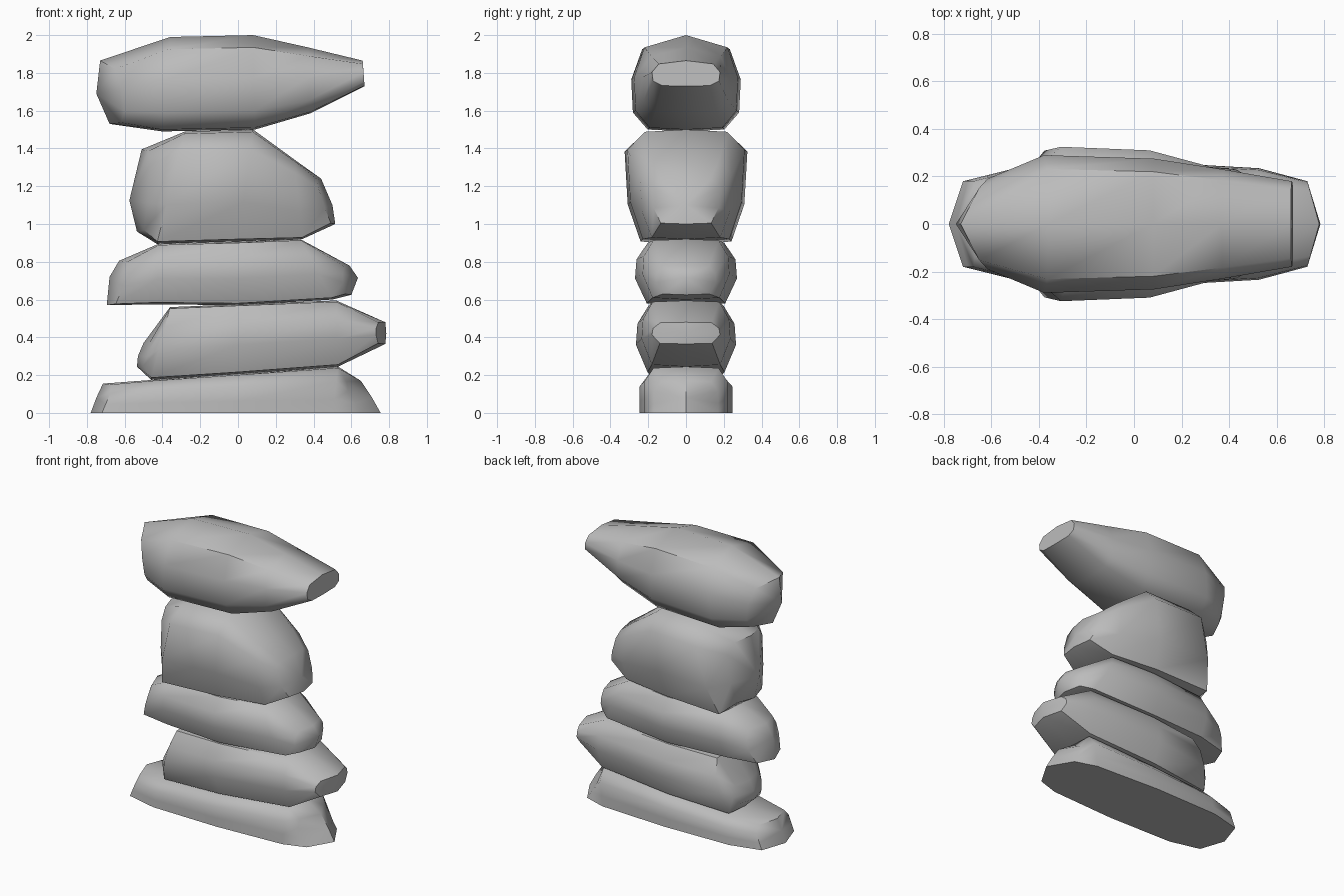
import bpy, bmesh

if "Cube" in bpy.data.objects:
    bpy.data.objects.remove(bpy.data.objects["Cube"], do_unlink=True)

# One grey for every stone
stone = bpy.data.materials.new("stone grey")
stone.use_nodes = True
grey = (0.5, 0.5, 0.5, 1)
stone.diffuse_color = grey
stone.node_tree.nodes["Principled BSDF"].inputs["Base Color"].default_value = grey


def section(shoulder, high, low, foot):
    """Half outline from crown to base: (share of width, share of height)."""
    half = [(0, 1), shoulder, high, low, foot, (0, 0)]
    return half + [(-w, h) for w, h in half[-2:0:-1]]


def make_stone(name, outline, stations, noses, pulls):
    """Loft along x; a station is base x, base z, crown x, crown z, half width."""
    bm = bmesh.new()
    rings = []
    last = len(stations) - 1
    for i, (xb, zb, xt, zt, width) in enumerate(stations):
        pull = pulls[0] if i == 0 else -pulls[1] if i == last else 0
        rings.append([bm.verts.new((xb + (xt - xb) * h + pull * abs(w),
                                    w * width, zb + (zt - zb) * h))
                      for w, h in outline])
    n = len(outline)
    for a, b in zip(rings, rings[1:]):
        for k in range(n):
            bm.faces.new((a[k], a[(k + 1) % n], b[(k + 1) % n], b[k]))
    # Blunt pointed ends
    for ring, (x, z) in zip((rings[0], rings[-1]), noses):
        tip = bm.verts.new((x, 0, z))
        for k in range(n):
            bm.faces.new((ring[k], ring[(k + 1) % n], tip))
    bmesh.ops.recalc_face_normals(bm, faces=bm.faces[:])
    mesh = bpy.data.meshes.new(name)
    bm.to_mesh(mesh)
    bm.free()
    mesh.materials.append(stone)
    obj = bpy.data.objects.new(name, mesh)
    bpy.context.collection.objects.link(obj)
    bpy.ops.object.select_all(action="DESELECT")
    obj.select_set(True)
    bpy.context.view_layer.objects.active = obj
    bpy.ops.object.shade_smooth_by_angle(angle=0.9)


slab = section((.78, .97), (1, .68), (1, .3), (1, 0))
flat = section((.75, .98), (.97, .72), (1, .42), (.77, .03))
block = section((.7, .98), (1, .82), (.95, .35), (.74, .02))
domed = section((.8, .87), (1, .55), (.97, .2), (.7, .02))

# Stones from the ground up
make_stone("base_stone", slab, [
    (-.78, 0, -.715, .155, .18), (-.5, 0, -.45, .175, .235),
    (0, 0, 0, .207, .245), (.5, 0, .53, .245, .22),
    (.755, 0, .65, .17, .17)],
    [(-.75, .08), (.71, .08)], (.06, .1))

make_stone("second_stone", flat, [
    (-.535, .245, -.5, .37, .16), (-.46, .175, -.36, .56, .225),
    (0, .205, 0, .575, .265), (.53, .245, .52, .595, .235),
    (.78, .365, .78, .48, .18)],
    [(-.53, .3), (.785, .42)], (.04, .05))

make_stone("third_stone", flat, [
    (-.695, .57, -.63, .805, .17), (-.43, .575, -.42, .895, .235),
    (0, .57, 0, .907, .27), (.5, .6, .33, .92, .23),
    (.6, .625, .59, .78, .16)],
    [(-.68, .72), (.635, .715)], (.06, .04))

make_stone("fourth_stone", block, [
    (-.535, .96, -.51, 1.395, .19), (-.43, .895, -.28, 1.49, .325),
    (0, .908, .08, 1.5, .31), (.34, .92, .3, 1.34, .245),
    (.515, 1, .44, 1.24, .18)],
    [(-.575, 1.125), (.5, 1.1)], (.05, .03))

make_stone("top_stone", domed, [
    (-.68, 1.53, -.73, 1.865, .19), (-.4, 1.49, -.36, 1.99, .29),
    (.09, 1.5, .08, 2, .275), (.38, 1.585, .37, 1.935, .23),
    (.67, 1.73, .66, 1.865, .18)],
    [(-.75, 1.69), (.665, 1.8)], (.09, 0))
